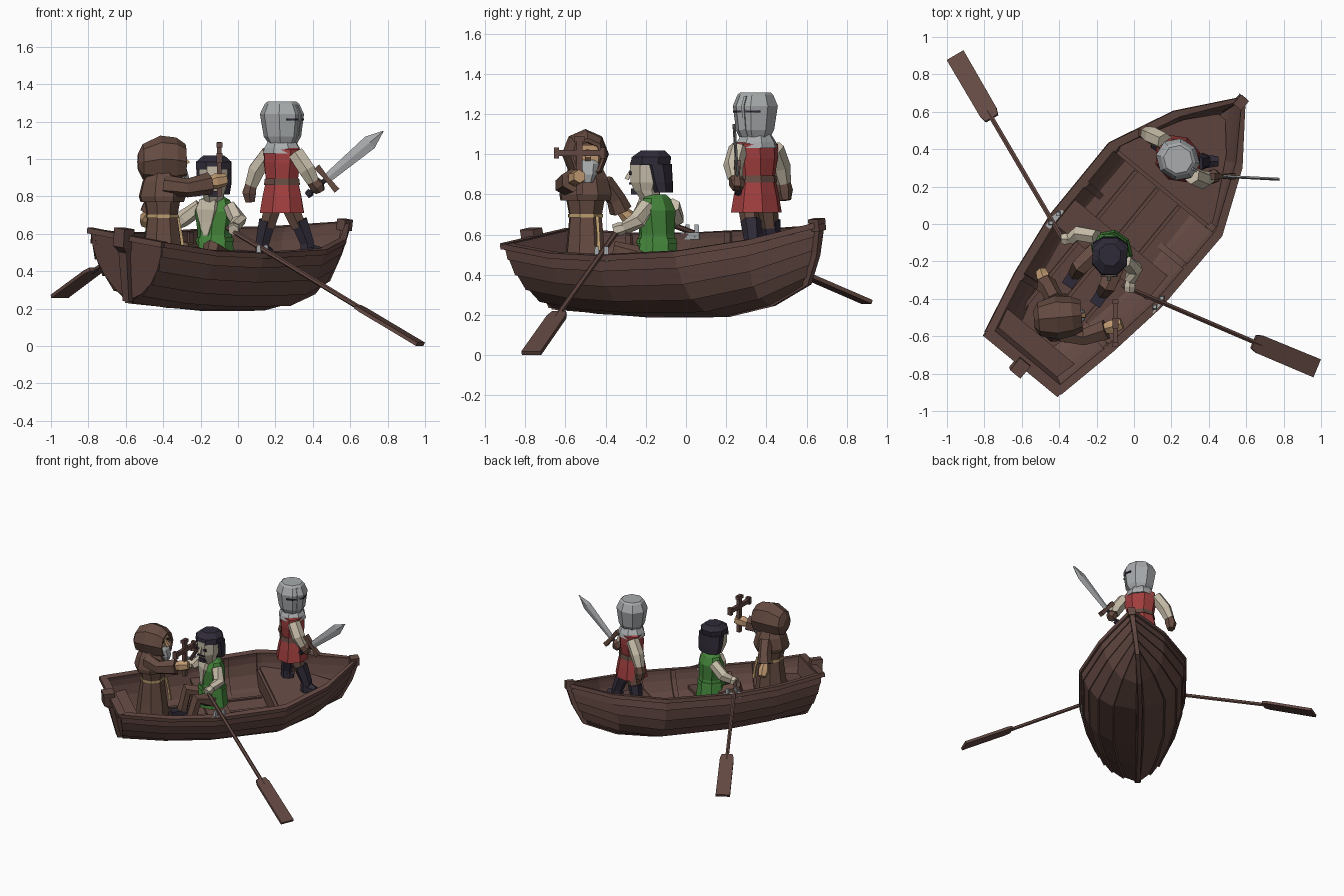
import bpy, bmesh, math
from mathutils import Vector as V, Matrix

if "Cube" in bpy.data.objects:
    bpy.data.objects.remove(bpy.data.objects["Cube"])

def material(name, rgb):
    m = bpy.data.materials.new(name)
    m.diffuse_color = (*[((c / 255 + .055) / 1.055) ** 2.4 for c in rgb], 1)
    m.use_nodes = True
    m.node_tree.nodes["Principled BSDF"].inputs["Base Color"].default_value = m.diffuse_color
    return m

WOOD = material("dark wood", (100, 73, 67))
ROBE = material("brown cloth", (101, 75, 65))
SKIN = material("skin", (190, 152, 112))
LINEN = material("pale linen", (198, 188, 168))
RED = material("red cloth", (160, 62, 62))
GREEN = material("green cloth", (70, 135, 60))
DARK = material("near black", (48, 43, 56))
METAL = material("grey metal", (168, 171, 173))
ROPE = material("rope", (190, 160, 112))
I = Matrix.Identity(4)

def place(x, y, z=0, deg=0):
    return Matrix.Translation((x, y, z)) @ Matrix.Rotation(math.radians(deg), 4, 'Z')

def loft(name, rings, mat, M=I, wrap=True):
    bm = bmesh.new()
    rows = [[bm.verts.new(M @ V(p)) for p in r] for r in rings]
    n = len(rows[0])
    for a, b in zip(rows, rows[1:]):
        for i in range(n if wrap else n - 1):
            j = (i + 1) % n
            bm.faces.new((a[i], a[j], b[j], b[i]))
    if wrap:
        bm.faces.new(rows[0]); bm.faces.new(rows[-1])
    bmesh.ops.recalc_face_normals(bm, faces=bm.faces)
    me = bpy.data.meshes.new(name)
    bm.to_mesh(me); bm.free()
    me.materials.append(mat)
    bpy.context.collection.objects.link(bpy.data.objects.new(name, me))

def stack(name, rings, mat, M=I, n=8):
    """Rings of (z, rx, ry, shift along local x); local +x is the facing side."""
    out = []
    for r in rings:
        z, rx, ry = r[:3]
        dx = r[3] if len(r) > 3 else 0
        out.append([(dx + rx * 1.05 * math.cos((i + .5) * math.tau / n),
                     ry * 1.05 * math.sin((i + .5) * math.tau / n), z) for i in range(n)])
    loft(name, out, mat, M)

def limb(name, pts, radii, mat, M=I, n=6):
    pts = [V(p) for p in pts]
    main = (pts[-1] - pts[0]).normalized()
    up = V((0, 0, 1)) if abs(main.z) < .8 else V((0, 1, 0))
    rings = []
    for i, (p, r) in enumerate(zip(pts, radii)):
        d = (pts[min(i + 1, len(pts) - 1)] - pts[max(i - 1, 0)]).normalized()
        a = d.cross(up).normalized(); b = a.cross(d)
        rings.append([p + r * (a * math.cos((k + .5) * math.tau / n) + b * math.sin((k + .5) * math.tau / n)) for k in range(n)])
    loft(name, rings, mat, M)

def box(name, c, s, mat, M=I):
    q = [(-.5, -.5), (.5, -.5), (.5, .5), (-.5, .5)]
    loft(name, [[(c[0] + a * s[0], c[1] + b * s[1], c[2] + h * s[2]) for a, b in q] for h in (-.5, .5)], mat, M)

# ---- boat, in its own frame: +y to the bow, heeled to the right side
BOAT = (Matrix.Translation((.008, -.006, .55)) @ Matrix.Rotation(math.radians(-39.5), 4, 'Z')
        @ Matrix.Rotation(math.radians(8.5), 4, 'Y') @ Matrix.Translation((0, 0, -.55)))
# gunwale y, keel y, half width, gunwale z, keel z, sharpness
ST = [(-.955, -.875, .25, .59, .245, 1.4), (-.6, -.58, .325, .555, .215, 1.15), (-.25, -.25, .375, .55, .203, 1),
      (.25, .25, .38, .57, .205, 1), (.6, .53, .225, .605, .26, 1), (.87, .76, .012, .66, .36, 1)]
PROF = [(1, 0), (.97, .22), (.89, .45), (.74, .68), (.48, .88), (.05, 1)]

def station(u):
    for a, b in zip(ST, ST[1:]):
        if u <= b[0] or b is ST[-1]:
            t = (u - a[0]) / (b[0] - a[0])
            return [p + (q - p) * t for p, q in zip(a, b)]

def hp(u, s, k, off=0, dz=0):
    ut, ub, w, zt, zb, e = station(u)
    f, d = PROF[k]
    return (s * max(w * f ** e + off, .002), ut + (ub - ut) * d ** 1.3, zt + (zb - zt) * d - off * d + dz)

US = [s[0] for s in ST]
for s, side in ((1, "right"), (-1, "left")):
    for k in range(5):   # overlapping planks
        loft(f"{side}_plank_{k}", [[hp(u, s, k) for u in US], [hp(u, s, k + 1, .011) for u in US],
             [hp(u, s, k + 1) for u in US]], WOOD, BOAT, wrap=False)
    loft(f"{side}_inner_skin", [[hp(u, s, k, -.025) for u in US] for k in range(6)], WOOD, BOAT, wrap=False)
    loft(f"{side}_gunwale", [[hp(u, s, 0, o, z) for o, z in ((.016, .004), (-.03, .004), (-.03, -.025), (.016, -.025))]
         for u in US], WOOD, BOAT)
    for u in (-.6, 0, .25):   # ribs
        loft(f"{side}_rib", [[(lambda p: (p[0], p[1] + dy, p[2]))(hp(u, s, k, o)) for o, dy in
             ((-.022, -.018), (-.04, -.018), (-.04, .018), (-.022, .018))] for k in range(6)], WOOD, BOAT)

# transom, stern post, keel and stem
edge = [hp(US[0], 1, k) for k in range(6)] + [hp(US[0], -1, k) for k in range(5, -1, -1)]
loft("transom", [edge, [(x, y + .04, z) for x, y, z in edge]], WOOD, BOAT)
box("transom_rail", (0, -.95, .58), (.52, .05, .03), WOOD, BOAT)
loft("stern_post", [[(-w, a, z), (w, a, z), (w, b, z), (-w, b, z)] for w, a, b, z in
     ((.022, -.9, -.86, .235), (.028, -.975, -.91, .5), (.036, -1.015, -.93, .53), (.036, -1.025, -.94, .63))], WOOD, BOAT)
limb("keel", [(0, -.885, .24), (0, -.25, .2), (0, .25, .203), (0, .53, .255), (0, .77, .36), (0, .84, .5), (0, .88, .66)],
     [.02, .022, .022, .022, .022, .022, .028], WOOD, BOAT, 4)
box("bow_post", (0, .865, .65), (.056, .065, .06), WOOD, BOAT)

def inside(u, z):
    _, _, w, zt, zb, e = station(u)
    d = (zt - z) / (zt - zb)
    f = next((p[0] + (q[0] - p[0]) * (d - p[1]) / (q[1] - p[1]) for p, q in zip(PROF, PROF[1:]) if d <= q[1]), .05)
    return max(w * f ** e - .02 - max(0, u - .3) * .12, .004)

def deck(name, u0, u1, z, t=.025):
    rings = []
    for u in [u0] + [x for x in US if u0 < x < u1] + [u1]:
        w, v = inside(u, z), inside(u, z - t)
        rings.append([(-w, u, z), (w, u, z), (v, u, z - t), (-v, u, z - t)])
    loft(name, rings, WOOD, BOAT)

deck("floor", -.86, .5, .32)
deck("fore_deck", .25, .74, .47)
deck("fore_deck_front_board", .23, .25, .455, .12)
deck("rowing_bench", -.27, -.1, .44)
deck("stern_bench", -.9, -.78, .47)
for x in (-.15, 0, .15):
    box("floor_batten", (x, -.25, .325), (.02, .95, .014), WOOD, BOAT)

# ---- oars with locks
def oar(side, handle, neck, tip, lock):
    h, a, b, L = V(handle), V(neck), V(tip), V(lock)
    d = (b - a).normalized()
    w = d.cross(V((0, 0, 1))).normalized(); n = w.cross(d)
    limb(f"{side}_oar_shaft", [h, a, a + d * .05], [.014, .014, .012], WOOD)
    loft(f"{side}_oar_blade", [[p + w * x * r + n * y for x, y in ((-1, -.01), (1, -.01), (1, .01), (-1, .01))]
         for p, r in ((a, .038), (a + d * .04, .05), (b, .052))], WOOD)
    g = V((.636, .771, 0))   # along the gunwale
    for s in (-1, 1):
        limb(f"{side}_oarlock", [L + g * .032 * s - V((0, 0, .04)), L + g * .03 * s + V((0, 0, .025))], [.019, .014], METAL, n=4)
    limb(f"{side}_oarlock_base", [L - g * .06 - V((0, 0, .032)), L + g * .06 - V((0, 0, .032))], [.024, .024], METAL, n=4)

oar("right", (-.06, -.33, .635), (.64, -.63, .21), (.975, -.77, .01), (.13, -.42, .515))
oar("left", (-.37, -.1, .66), (-.76, .565, .41), (-.955, .9, .265), (-.425, .03, .625))

# ---- hooded figure, standing aft and facing +x
MK = place(-.405, -.5, 0, 5)
stack("robe", [(.33, .125, .12), (.5, .108, .098), (.69, .08, .08), (.8, .1, .1), (.9, .07, .08)], ROBE, MK)
stack("shoulder_cape", [(.77, .115, .125), (.8, .125, .13), (.88, .105, .11), (.94, .07, .08)], ROBE, MK)
stack("rope_belt", [(.685, .088, .088), (.703, .088, .088)], ROPE, MK)
limb("rope_end", [(.085, .05, .69), (.105, .055, .6), (.115, .055, .52)], [.012, .01, .014], ROPE, MK, 4)
hood = [(-.13, .05, .045, .985), (-.105, .09, .095, .985), (-.01, .118, .125, 1.0), (.075, .105, .12, .995), (.125, .085, .095, .985),
        (.12, .07, .08, .98), (.075, .068, .078, .98)]
loft("hood", [[(x, ry * math.sin(i * math.tau / 8), cz + rz * math.cos(i * math.tau / 8)) for i in range(8)]
     for x, ry, rz, cz in hood], ROBE, MK)
box("hooded_face", (.08, 0, .98), (.05, .11, .13), SKIN, MK)
limb("hooded_nose", [(.105, 0, 1.02), (.135, 0, .975)], [.01, .02], SKIN, MK, 4)
stack("grey_beard", [(.86, .015, .025, .12), (.9, .03, .045, .115), (.95, .025, .055, .105), (.97, .01, .045, .1)], METAL, MK, 6)
for s in (-1, 1):
    box("hooded_eye", (.106, .032 * s, 1.01), (.008, .022, .014), DARK, MK)
limb("cross_arm_sleeve", [(-.39, -.58, .86), (-.27, -.605, .845), (-.15, -.565, .87)], [.055, .05, .06], ROBE)
limb("cross_hand", [(-.16, -.56, .87), (-.12, -.55, .88), (-.065, -.53, .89)], [.03, .042, .034], SKIN)
limb("low_sleeve", [(-.42, -.41, .86), (-.45, -.35, .78), (-.47, -.325, .72)], [.05, .048, .058], ROBE)
limb("low_hand", [(-.47, -.325, .72), (-.485, -.285, .685), (-.495, -.255, .65)], [.026, .04, .03], SKIN)
box("cross_upright", (-.1, -.53, .945), (.026, .032, .29), WOOD)
box("cross_bar", (-.1, -.53, 1.005), (.026, .23, .03), WOOD)
for y, z, sy, sz in ((-.115, 1.005, .025, .055), (.115, 1.005, .025, .055), (0, 1.075, .055, .025)):
    box("cross_end", (-.1, -.53 + y, z), (.032, sy, sz), WOOD)

# ---- rower, seated and facing the stern
RW = place(-.125, -.145, 0, 236)
stack("rower_vest", [(.43, .11, .115), (.55, .095, .095), (.6, .085, .088), (.72, .085, .108), (.78, .06, .085), (.8, .04, .05)], GREEN, RW)
loft("rower_shirt_front", [[(x, -w, z), (x, w, z), (x - .03, w, z), (x - .03, -w, z)] for x, w, z in
     ((.09, .015, .59), (.088, .04, .66), (.09, .06, .73), (.07, .05, .785))], LINEN, RW)
stack("rower_belt", [(.555, .1, .1), (.58, .095, .096)], GREEN, RW)
for s in (-1, 1):
    limb("rower_leg", [(.03, .06 * s, .48), (.16, .09 * s, .525), (.2, .09 * s, .37)], [.058, .05, .04], ROBE, RW)
    box("rower_shoe", (.22, .09 * s, .35), (.13, .065, .05), DARK, RW)
for pts, hand in ((((-.2, -.07, .745), (-.295, -.05, .68), (-.34, -.08, .65)), (-.39, -.08, .65)),
                  (((-.05, -.2, .745), (.005, -.24, .67), (-.02, -.3, .635)), (-.025, -.36, .62))):
    limb("rower_sleeve", pts, [.042, .044, .034], LINEN)
    limb("rower_hand", [pts[2], (V(pts[2]) + V(hand)) / 2, hand], [.026, .034, .03], LINEN)
RH = place(-.13, -.18, 0, 268)
stack("rower_face", [(.76, .045, .045, -.01), (.82, .065, .06, .015), (.86, .085, .075, .012), (.96, .088, .08, .012)], LINEN, RH)
stack("rower_hair", [(.945, .1, .096, -.002), (.985, .1, .096, -.008), (1.018, .06, .058, -.015)], DARK, RH)
stack("rower_back_hair", [(.81, .05, .085, -.065), (.86, .06, .094, -.055), (.95, .07, .096, -.04)], DARK, RH)
box("rower_beard", (.075, 0, .815), (.035, .05, .03), DARK, RH)
box("rower_moustache", (.094, 0, .855), (.015, .06, .01), DARK, RH)
limb("rower_nose", [(.095, 0, .92), (.115, 0, .875)], [.008, .016], LINEN, RH, 4)
for s in (-1, 1):
    box("rower_eye", (.096, .034 * s, .905), (.01, .025, .018), DARK, RH)

# ---- armed figure on the fore deck, head turned to the right side
KN = place(.235, .35, 0, 40)
stack("tunic_skirt", [(.71, .115, .13), (.8, .1, .115), (.89, .08, .095)], RED, KN)
stack("tunic_top", [(.88, .08, .095), (.98, .088, .113), (1.05, .085, .115), (1.07, .06, .08)], RED, KN)
stack("sword_belt", [(.86, .093, .108), (.895, .088, .102)], ROBE, KN)
stack("mail_collar", [(1.03, .098, .108), (1.06, .092, .1), (1.12, .06, .06)], METAL, KN)
HE = place(.235, .345, 0, -32)
stack("helmet", [(1.085, .075, .075, .005), (1.12, .098, .09, .003), (1.24, .116, .106), (1.295, .09, .085), (1.307, .075, .072)], METAL, HE)
loft("helmet_ridge", [[(x, -.007, z), (x, .007, z), (x - .03, .007, z), (x - .03, -.007, z)] for x, z in
     ((.084, 1.09), (.104, 1.125), (.12, 1.24), (.096, 1.29))], METAL, HE)
for s in (-1, 1):
    limb("visor_slit", [(.107, .012 * s, 1.212), (.107, .042 * s, 1.212), (.077, .076 * s, 1.212)], [.008] * 3, DARK, HE, 4)
for side, hip, foot, toe in (("left", (.185, .405), (.13, .43), (.175, .455)), ("right", (.28, .31), (.37, .335), (.45, .335))):
    mid = ((hip[0] + foot[0]) / 2, (hip[1] + foot[1]) / 2)
    limb(f"{side}_thigh", [(*hip, .74), (*mid, .64)], [.052, .045], ROBE)
    limb(f"{side}_boot_shaft", [(*mid, .67), (*foot, .55), (*foot, .475)], [.052, .042, .045], DARK)
    limb(f"{side}_boot_toe", [(*foot, .505), (*toe, .497)], [.045, .03], DARK)
limb("left_sleeve", [(.165, .44, 1.03), (.1, .47, .94), (.07, .485, .86)], [.048, .05, .038], LINEN)
limb("left_glove", [(.07, .485, .865), (.06, .49, .82), (.065, .495, .77)], [.034, .042, .028], ROBE)
limb("right_sleeve", [(.31, .26, 1.03), (.37, .235, .94), (.4, .245, .88)], [.048, .05, .038], LINEN)
limb("right_glove", [(.395, .245, .885), (.425, .255, .855), (.44, .26, .825)], [.034, .042, .028], ROBE)

# sword
d = V((.38, -.02, .32)).normalized(); w = V((-.64, 0, .76)); t = V((0, 1, 0))
p0 = V((.475, .255, .895))
loft("sword_blade", [[p0 + d * l + w * r, p0 + d * l + t * .008, p0 + d * l - w * r, p0 + d * l - t * .008]
     for l, r in ((0, .025), (.3, .04), (.395, .002))], METAL)
limb("sword_guard", [p0 - w * .085, p0, p0 + w * .085], [.024, .017, .024], ROBE, n=4)
limb("sword_grip", [p0, p0 - d * .12], [.013, .013], DARK)
limb("sword_pommel", [p0 - d * .11, p0 - d * .14], [.022, .018], DARK)
